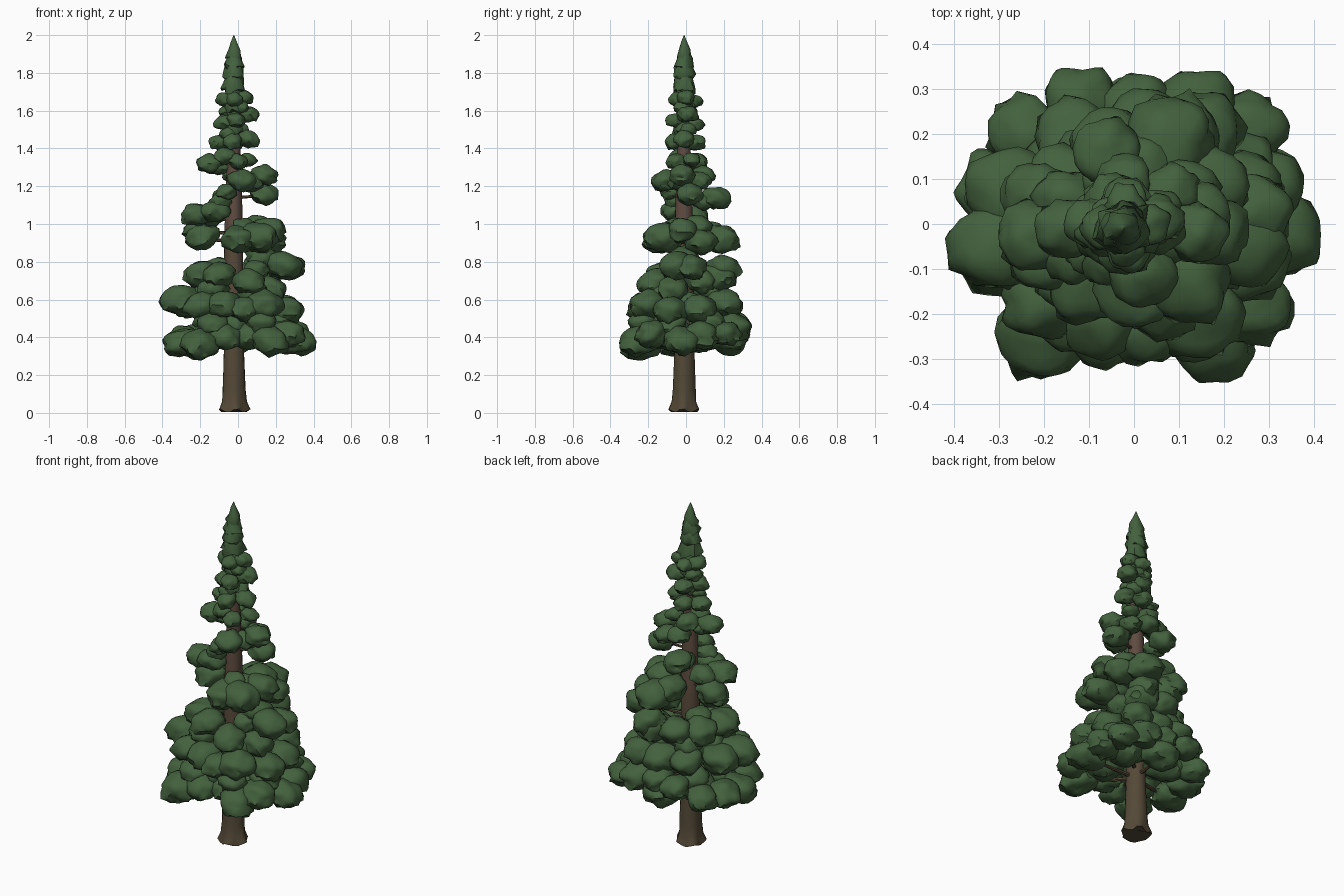
import bpy, bmesh, math, random
from mathutils import Vector, Matrix, noise

random.seed(4)
AX, AY = -0.022, -0.01  # trunk axis


def material(name, rgb):
    m = bpy.data.materials.new(name)
    m.diffuse_color = (*rgb, 1)
    return m


GREEN = material("needle green", (0.056, 0.12, 0.047))
BARK = material("dark bark", (0.088, 0.066, 0.038))
MID_BARK = material("brown bark", (0.098, 0.067, 0.042))
RED_BARK = material("reddish bark", (0.115, 0.071, 0.051))


def finish(name, bm, mats, angle=50):
    bmesh.ops.recalc_face_normals(bm, faces=bm.faces)
    me = bpy.data.meshes.new(name)
    bm.to_mesh(me)
    bm.free()
    for m in mats:
        me.materials.append(m)
    ob = bpy.data.objects.new(name, me)
    bpy.context.collection.objects.link(ob)
    bpy.ops.object.select_all(action='DESELECT')
    ob.select_set(True)
    bpy.context.view_layer.objects.active = ob
    bpy.ops.object.shade_smooth_by_angle(angle=math.radians(angle))
    return ob


def loft(bm, rings):
    """Skin equal-length rings of points and cap both ends."""
    loops = [[bm.verts.new(p) for p in ring] for ring in rings]
    n = len(loops[0])
    for a, b in zip(loops, loops[1:]):
        for i in range(n):
            j = (i + 1) % n
            bm.faces.new((a[i], a[j], b[j], b[i]))
    bm.faces.new(loops[0])
    bm.faces.new(loops[-1])


# Trunk with root flare, reddish towards the top
bm = bmesh.new()
profile = [(0.012, 0.078), (0.03, 0.074), (0.06, 0.064), (0.12, 0.061), (0.22, 0.057), (0.34, 0.053),
           (0.6, 0.052), (0.9, 0.050), (1.1, 0.045), (1.3, 0.038), (1.5, 0.03), (1.8, 0.015)]
rings = []
for z, r in profile:
    ring = []
    for i in range(20):
        a = math.tau * i / 20
        flare = 0.14 * math.cos(5 * a + 0.6) * max(0, 1 - z / 0.12)
        rr = r * (1 + flare + 0.03 * math.cos(3 * a + z * 4))
        dz = 0.01 * math.cos(5 * a + 0.6) if z < 0.02 else 0
        ring.append((AX + rr * math.cos(a), AY + rr * math.sin(a), z + dz))
    rings.append(ring)
loft(bm, rings)
for f in bm.faces:
    z = f.calc_center_median().z
    f.material_index = 2 if z > 0.9 else 1 if z > 0.5 else 0
finish("trunk", bm, [BARK, MID_BARK, RED_BARK])

# Foliage clumps per tier: x, y, z, radius
low_tier = [
    (-0.29, -0.06, 0.37, 0.095), (-0.20, -0.24, 0.36, 0.10), (-0.07, -0.23, 0.40, 0.085),
    (0.05, -0.18, 0.41, 0.085), (0.17, -0.25, 0.38, 0.095), (0.26, -0.18, 0.42, 0.088),
    (0.31, -0.02, 0.38, 0.095), (0.28, 0.08, 0.41, 0.095), (0.255, 0.21, 0.42, 0.08),
    (0.13, 0.24, 0.46, 0.095), (0.0, 0.22, 0.39, 0.10), (-0.12, 0.27, 0.46, 0.08),
    (-0.24, 0.20, 0.40, 0.082), (-0.29, 0.07, 0.39, 0.09), (-0.14, -0.09, 0.41, 0.09),
    (0.13, -0.08, 0.42, 0.10), (-0.13, 0.10, 0.42, 0.10), (0.13, 0.10, 0.42, 0.10),
    (-0.02, -0.15, 0.47, 0.08), (0.12, -0.22, 0.48, 0.08), (-0.13, -0.20, 0.47, 0.08),
    (0.22, 0.12, 0.48, 0.085), (0.01, 0.24, 0.47, 0.085), (0.23, -0.08, 0.47, 0.085),
    (-0.15, 0.14, 0.48, 0.08)]
second_tier = [
    (-0.30, -0.05, 0.60, 0.10), (-0.27, 0.07, 0.59, 0.095), (-0.20, -0.17, 0.57, 0.085),
    (-0.07, -0.20, 0.57, 0.09), (0.03, -0.23, 0.55, 0.08), (0.14, -0.20, 0.57, 0.095),
    (0.25, -0.08, 0.54, 0.09), (0.24, 0.07, 0.55, 0.09), (0.15, 0.20, 0.58, 0.09),
    (0.02, 0.20, 0.57, 0.095), (-0.13, 0.18, 0.58, 0.09), (-0.15, 0.0, 0.63, 0.10),
    (0.13, 0.0, 0.57, 0.09), (0.08, -0.13, 0.63, 0.08), (0.08, 0.13, 0.65, 0.085),
    (-0.10, 0.12, 0.66, 0.08), (-0.13, -0.12, 0.65, 0.08)]
third_tier = [
    (-0.19, -0.06, 0.73, 0.09), (-0.10, -0.13, 0.73, 0.085), (-0.15, 0.08, 0.73, 0.09),
    (0.06, -0.16, 0.69, 0.085), (0.17, -0.07, 0.66, 0.08), (0.09, 0.17, 0.72, 0.095),
    (-0.05, 0.17, 0.74, 0.085), (0.24, -0.05, 0.78, 0.09), (0.26, 0.03, 0.77, 0.085),
    (0.13, -0.01, 0.82, 0.08), (0.10, 0.20, 0.77, 0.08), (0.15, 0.08, 0.70, 0.08),
    (0.10, -0.07, 0.76, 0.06), (-0.10, 0.02, 0.77, 0.07)]
middle_tier = [
    (0.0, -0.13, 0.92, 0.09), (0.11, -0.12, 0.93, 0.10), (0.17, -0.02, 0.97, 0.08),
    (0.16, 0.08, 0.91, 0.085), (0.08, 0.18, 0.92, 0.095), (0.02, 0.12, 0.95, 0.08),
    (-0.19, 0.02, 0.93, 0.085), (-0.22, -0.03, 1.05, 0.075), (-0.21, 0.06, 0.97, 0.075),
    (-0.12, -0.06, 1.07, 0.07), (-0.15, 0.05, 1.04, 0.07), (-0.06, 0.16, 1.14, 0.072),
    (0.08, -0.01, 0.95, 0.08), (0.10, 0.06, 0.98, 0.08), (0.03, -0.07, 0.98, 0.06),
    (-0.06, 0.09, 1.12, 0.055)]
upper_tier = [
    (0.02, -0.11, 1.23, 0.07), (0.14, -0.02, 1.26, 0.065), (0.14, 0.02, 1.16, 0.07),
    (0.08, 0.07, 1.23, 0.06), (-0.06, -0.08, 1.17, 0.052), (-0.02, 0.09, 1.26, 0.06),
    (-0.15, -0.01, 1.32, 0.065), (-0.07, -0.03, 1.36, 0.055), (-0.05, 0.05, 1.33, 0.06),
    (0.0, -0.05, 1.33, 0.05), (-0.09, -0.06, 1.12, 0.055), (0.07, -0.03, 1.22, 0.06),
    (-0.10, 0.01, 1.30, 0.05), (0.05, 0.03, 1.34, 0.045)]
crown_tier = [
    (0.055, -0.01, 1.45, 0.055), (-0.095, 0.0, 1.43, 0.052), (-0.03, -0.06, 1.44, 0.05),
    (-0.02, 0.05, 1.43, 0.052), (-0.07, -0.02, 1.54, 0.05), (0.055, 0.01, 1.58, 0.053),
    (-0.01, -0.06, 1.55, 0.047), (-0.02, 0.045, 1.53, 0.048), (-0.065, -0.01, 1.66, 0.05),
    (0.03, 0.0, 1.67, 0.048), (-0.02, -0.045, 1.66, 0.045), (-0.02, 0.035, 1.65, 0.046),
    (0.01, 0.01, 1.50, 0.045), (-0.05, 0.01, 1.60, 0.045), (0.01, -0.02, 1.62, 0.045),
    (-0.05, -0.03, 1.48, 0.045)]


def clump(bm, x, y, z, r):
    """Lumpy ellipsoid stretched outwards, with a ragged underside."""
    ang = math.atan2(y - AY, x - AX)
    turn = (Matrix.Translation((x, y, z)) @ Matrix.Rotation(ang, 4, 'Z')
            @ Matrix.Rotation(random.uniform(0.0, 0.3), 4, 'Y'))
    seed = Vector((x, y, z)) * 40
    for v in bmesh.ops.create_icosphere(bm, subdivisions=3, radius=1)['verts']:
        d = v.co.copy()
        s = 1 + 0.22 * noise.noise(d * 1.5 + seed)
        if d.z < 0.1:
            s *= 1 + random.uniform(-0.1, 0.1)
        v.co = turn @ Vector((d.x * r * 1.1 * s, d.y * r * s, d.z * r * 0.8 * s))


def branch(bm, x, y, z, r):
    """Thin limb from the trunk into a clump."""
    a, b = Vector((AX, AY, z - 0.02)), Vector((x, y, z - 0.15 * r))
    d = b - a
    m = Matrix.Translation((a + b) / 2) @ d.to_track_quat('Z', 'Y').to_matrix().to_4x4()
    bmesh.ops.create_cone(bm, segments=6, radius1=0.1 * r + 0.004, radius2=0.004,
                          depth=d.length, cap_ends=True, matrix=m)


limbs = bmesh.new()
tiers = dict(low=low_tier, second=second_tier, third=third_tier,
             middle=middle_tier, upper=upper_tier, crown=crown_tier)
for name, tier in tiers.items():
    bm = bmesh.new()
    for i, c in enumerate(tier):
        clump(bm, *c)
        if i % 2 == 0:
            branch(limbs, *c)
    finish(name + "_foliage", bm, [GREEN])
finish("branches", limbs, [BARK])

# Pointed top made of stacked ragged skirts: top z, rim z, rim radius
bm = bmesh.new()
for top, rim, r in [(2.0, 1.87, 0.041), (1.97, 1.82, 0.05), (1.93, 1.77, 0.058),
                    (1.88, 1.70, 0.064), (1.80, 1.60, 0.058), (1.70, 1.48, 0.052)]:
    rings = []
    for t, w in [(0, 0.03), (0.25, 0.36), (0.6, 0.76), (0.9, 1.0), (1.0, 0.85)]:
        ring = []
        for i in range(14):
            a = math.tau * i / 14 + top * 9
            k = r * w * (1 + (random.uniform(-0.2, 0.2) if t > 0.5 else 0))
            dz = random.uniform(-0.014, 0.014) if t > 0.8 else 0
            ring.append((AX + k * math.cos(a), AY + k * math.sin(a), top + (rim - top) * t + dz))
        rings.append(ring)
    loft(bm, rings)
finish("pointed_top", bm, [GREEN])
